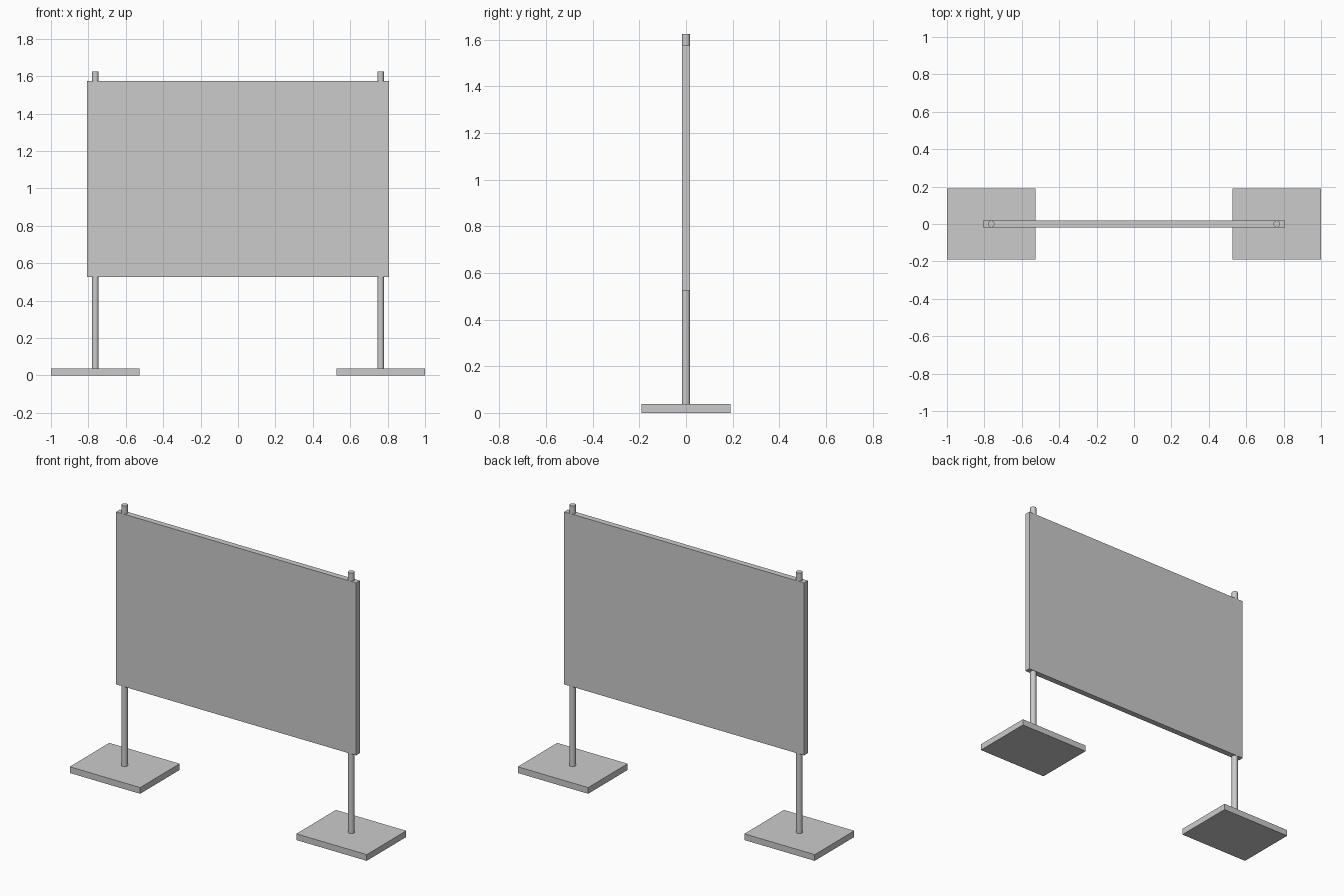
import bpy
import math

if "Cube" in bpy.data.objects:
    bpy.data.objects.remove(bpy.data.objects["Cube"])


def box(name, center, size):
    bpy.ops.mesh.primitive_cube_add(size=1, location=center)
    obj = bpy.context.object
    obj.name = name
    obj.scale = size
    bpy.ops.object.transform_apply(location=False, rotation=False, scale=True)
    return obj


def post(name, x, radius, height):
    bpy.ops.mesh.primitive_cylinder_add(vertices=24, radius=radius, depth=height,
                                        location=(x, 0, height / 2))
    obj = bpy.context.object
    obj.name = name
    bpy.ops.object.shade_smooth_by_angle(angle=math.radians(30))
    return obj


POST_X = 0.763

# Flat display panel
box("display_panel", (0, 0, 1.05), (1.616, 0.036, 1.05))

# Foot plate and upright on each side; posts run through panel and plate
for side, sign in (("left", -1), ("right", 1)):
    box(f"{side}_foot_plate", (sign * POST_X, 0, 0.019), (0.474, 0.38, 0.038))
    post(f"{side}_post", sign * POST_X, 0.0178, 1.624)
